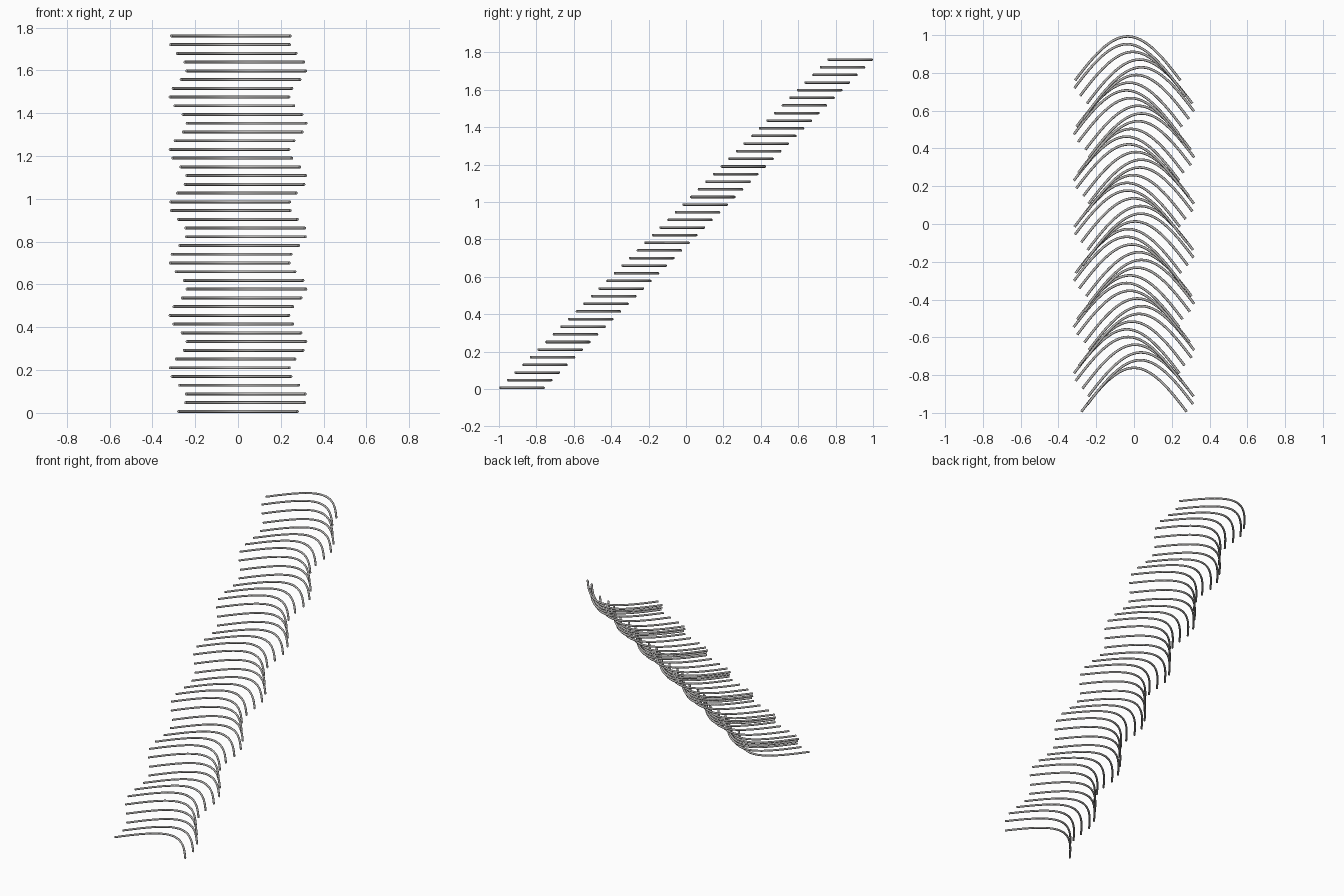
import bpy
import math

if "Cube" in bpy.data.objects:
    bpy.data.objects.remove(bpy.data.objects["Cube"])

COUNT = 44            # number of stacked strands
RADIUS = 0.0068       # strand thickness
HALF_WIDTH = 0.279
DEPTH = 0.233
STEP = 0.0408         # backward and upward step per strand
SWAY = 0.04           # sideways wave

grey = bpy.data.materials.new("warm_grey")
grey.diffuse_color = (0.47, 0.46, 0.45, 1.0)
grey.use_nodes = True
grey.node_tree.nodes["Principled BSDF"].inputs["Base Color"].default_value = grey.diffuse_color

# One bowed round strand: rounded apex at the origin, straightening to the tips
curve = bpy.data.curves.new("strand_profile", 'CURVE')
curve.dimensions = '3D'
curve.resolution_u = 14
curve.bevel_depth = RADIUS
curve.bevel_resolution = 2
curve.use_fill_caps = True
spline = curve.splines.new('BEZIER')
spline.bezier_points.add(2)
w, d = HALF_WIDTH / 3, DEPTH / 2
for point, side in zip(spline.bezier_points, (-1, 0, 1)):
    point.handle_left_type = point.handle_right_type = 'FREE'
    point.co = (3 * w * side, -2 * d * abs(side), 0)
    if side:
        inner = (2.05 * w * side, -d, 0)
        outer = (4 * w * side, -3 * d, 0)
        point.handle_left = inner if side > 0 else outer
        point.handle_right = outer if side > 0 else inner
    else:
        point.handle_left = (-1.05 * w, 0, 0)
        point.handle_right = (1.05 * w, 0, 0)
curve.materials.append(grey)

first = bpy.data.objects.new("bowed_strand_01", curve)
bpy.context.collection.objects.link(first)
bpy.context.view_layer.objects.active = first
first.select_set(True)
bpy.ops.object.convert(target='MESH')
first = bpy.context.view_layer.objects.active
bpy.ops.object.shade_smooth_by_angle(angle=math.radians(50))

# Repeat the strand up a leaning stack that sways from side to side
top_y = 1.0 - RADIUS
for i in range(COUNT):
    strand = first
    if i:
        strand = first.copy()
        strand.name = f"bowed_strand_{i + 1:02d}"
        bpy.context.collection.objects.link(strand)
    strand.location = (SWAY * math.sin(i),
                       top_y - STEP * (COUNT - 1 - i),
                       RADIUS + STEP * i)
